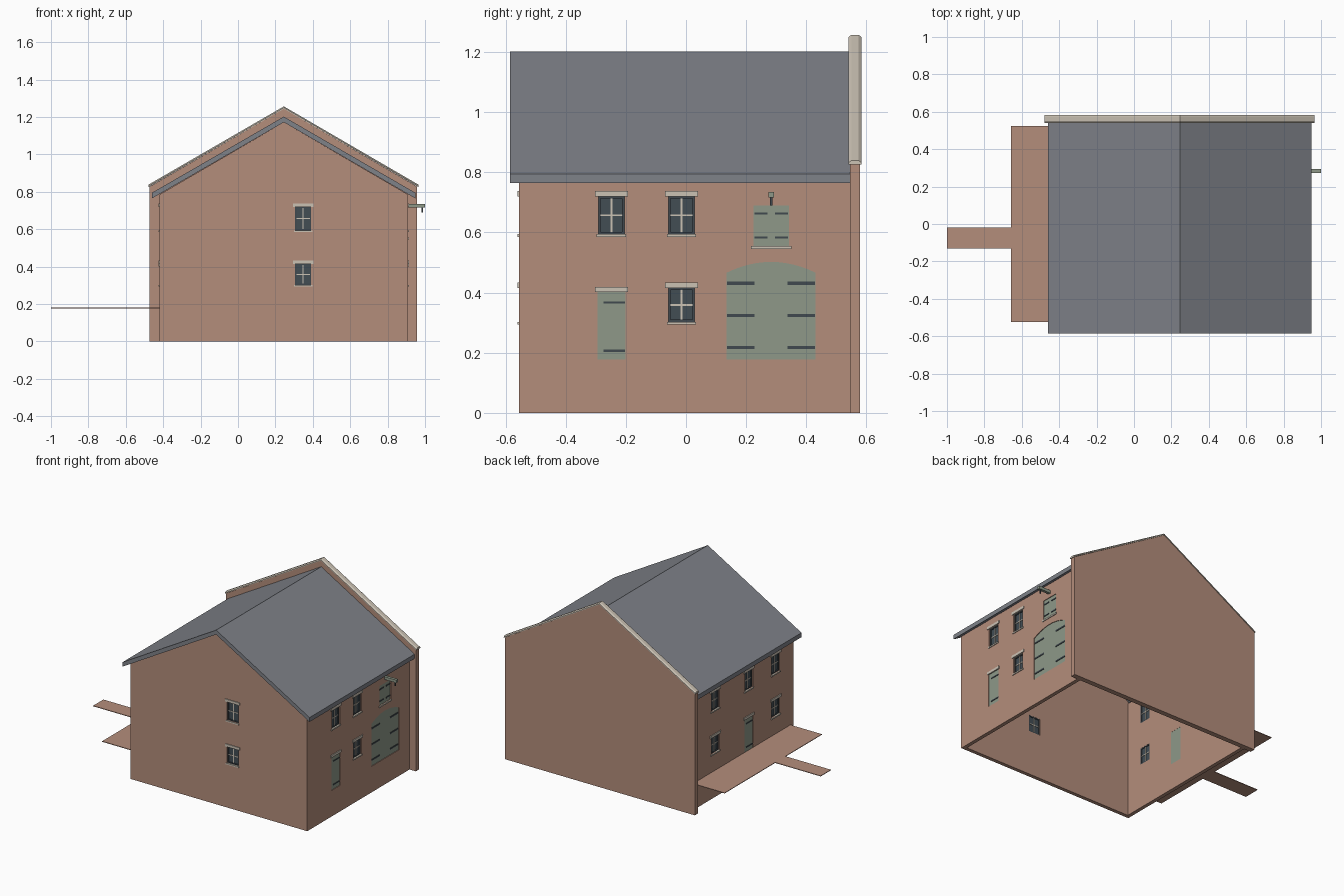
import bpy, bmesh

cube = bpy.data.objects.get("Cube")
if cube:
    bpy.data.objects.remove(cube, do_unlink=True)


def material(name, rgb):
    lin = [((c / 255 + 0.055) / 1.055) ** 2.4 for c in rgb]
    m = bpy.data.materials.new(name)
    m.use_nodes = True
    m.diffuse_color = (*lin, 1)
    bsdf = next(n for n in m.node_tree.nodes if n.type == 'BSDF_PRINCIPLED')
    bsdf.inputs["Base Color"].default_value = (*lin, 1)
    bsdf.inputs["Roughness"].default_value = 0.9
    return m


BRICK = material("brick", (180, 141, 123))
SLATE = material("roof slate", (127, 130, 137))
STONE = material("pale stone", (203, 194, 180))
GREEN = material("door green", (142, 153, 137))
DARK = material("dark glass", (66, 77, 84))
IRON = material("dark iron", (64, 72, 78))

# Main dimensions
LEFT, RIGHT, FRONT, BACK = -0.42, 0.91, -0.555, 0.545
RIDGE, EAVE, PEAK = 0.245, 0.785, 1.172
THICK = 0.025

# Each side maps (across, outward, up) to world space
SIDES = {
    "front": lambda u, d, z: (u, FRONT - d, z),
    "east": lambda u, d, z: (RIGHT + d, u, z),
    "west": lambda u, d, z: (LEFT - d, -u, z),
    "back": lambda u, d, z: (u, BACK + d, z),
}


def rect(u0, u1, z0, z1):
    return [(u0, z0), (u1, z0), (u1, z1), (u0, z1)]


def prisms(name, side, outlines, d0, d1, mat):
    """One object made of outlines extruded outward from a side of the house."""
    place = SIDES[side]
    bm = bmesh.new()
    for pts in outlines:
        rings = [[bm.verts.new(place(u, d, z)) for u, z in pts] for d in (d0, d1)]
        bm.faces.new(rings[0])
        bm.faces.new(rings[1])
        for i in range(len(pts)):
            j = (i + 1) % len(pts)
            bm.faces.new((rings[0][i], rings[0][j], rings[1][j], rings[1][i]))
    bmesh.ops.recalc_face_normals(bm, faces=bm.faces)
    mesh = bpy.data.meshes.new(name)
    bm.to_mesh(mesh)
    bm.free()
    mesh.materials.append(mat)
    obj = bpy.data.objects.new(name, mesh)
    bpy.context.collection.objects.link(obj)
    return obj


openings = {"front": [], "east": [], "west": []}


def window(name, side, u, z0, z1, half=0.043):
    openings[side].append(rect(u - half, u + half, z0, z1))
    mid, e, b = (z0 + z1) / 2, 0.007, 0.003
    u0, u1 = u - half, u + half
    prisms(name + "_glass", side, [rect(u0, u1, z0, z1)], -0.02, -0.012, DARK)
    prisms(name + "_frame", side, [
        rect(u0, u0 + e, z0, z1), rect(u1 - e, u1, z0, z1),
        rect(u0 + e, u1 - e, z0, z0 + e), rect(u0 + e, u1 - e, z1 - e, z1)],
        -0.024, -0.007, IRON)
    prisms(name + "_bars", side, [
        rect(u - b, u + b, z0 + e, z1 - e),
        rect(u0 + e, u - b, mid - b, mid + b),
        rect(u + b, u1 - e, mid - b, mid + b)], -0.023, -0.009, STONE)
    prisms(name + "_lintel", side, [rect(u - 0.055, u + 0.055, z1, z1 + 0.018)],
           -0.01, 0.005, STONE)
    prisms(name + "_sill", side, [rect(u - 0.049, u + 0.049, z0 - 0.009, z0)],
           -0.01, 0.005, STONE)


def door(name, side, outline, straps):
    openings[side].append(outline)
    prisms(name, side, [outline], -0.024, -0.004, GREEN)
    prisms(name + "_hinges", side, straps, -0.005, -0.001, IRON)


LOWER, UPPER = (0.303, 0.415), (0.594, 0.72)

# Windows
for label, (low, high) in (("lower", LOWER), ("upper", UPPER)):
    window(f"front_{label}_window", "front", 0.348, low, high)
    for i, u in enumerate((-0.285, 0.365)):
        window(f"west_{label}_window_{i + 1}", "west", u, low, high)
window("west_upper_window_middle", "west", 0.075, *UPPER)
window("east_lower_window", "east", -0.015, *LOWER)
window("east_upper_window_1", "east", -0.015, *UPPER)
window("east_upper_window_2", "east", -0.248, *UPPER)

# House doors on the two long walls
for side, u in (("east", -0.248), ("west", 0.075)):
    door(side + "_house_door", side, rect(u - 0.047, u + 0.047, 0.177, 0.402),
         [rect(u - 0.026, u + 0.046, z - 0.004, z + 0.004) for z in (0.207, 0.367)])
    prisms(side + "_door_lintel", side,
           [rect(u - 0.055, u + 0.055, 0.402, 0.419)], -0.01, 0.005, STONE)

# Arched barn door with strap hinges
arch = [(0.135, 0.177), (0.431, 0.177)]
for i in range(13):
    t = 1 - i / 6
    arch.append((0.283 + 0.148 * t, 0.466 + 0.036 * (1 - t * t)))
door("barn_door", "east", arch,
     [rect(u, u + 0.091, z - 0.005, z + 0.005)
      for z in (0.217, 0.323, 0.431) for u in (0.137, 0.338)])

# Loft hatch with sill and hoist
door("loft_hatch", "east", rect(0.224, 0.343, 0.555, 0.69),
     [rect(u, u + 0.043, z - 0.004, z + 0.004)
      for z in (0.583, 0.663) for u in (0.228, 0.296)])
prisms("loft_sill", "east", [rect(0.216, 0.351, 0.545, 0.555)], -0.01, 0.005, STONE)
prisms("hoist_beam", "east", [rect(0.274, 0.293, 0.716, 0.735)], -0.01, 0.09, GREEN)
prisms("hoist_hook", "east", [rect(0.28, 0.287, 0.69, 0.716)], 0.072, 0.079, IRON)


# Walls with their openings cut out
def wall(name, side, outline):
    obj = prisms(name, side, [outline], -THICK, 0, BRICK)
    cutter = prisms(name + "_cutter", side, openings[side], -THICK - 0.02, 0.02, BRICK)
    cutter.hide_render = True
    mod = obj.modifiers.new("openings", 'BOOLEAN')
    mod.operation, mod.solver, mod.object = 'DIFFERENCE', 'EXACT', cutter
    graph = bpy.context.evaluated_depsgraph_get()
    cut = bpy.data.meshes.new_from_object(obj.evaluated_get(graph))
    obj.modifiers.clear()
    obj.data = cut
    bpy.data.objects.remove(cutter, do_unlink=True)


def gable(x0, x1, eave, peak):
    return [(x0, 0), (x1, 0), (x1, eave), (RIDGE, peak), (x0, eave)]


wall("front_wall", "front", gable(LEFT, RIGHT, EAVE, PEAK))
wall("east_wall", "east", rect(FRONT + THICK, BACK, 0, EAVE))
wall("west_wall", "west", rect(-BACK, -FRONT - THICK, 0, EAVE))

# Back gable wall rising above the roof
prisms("back_gable_wall", "back", [gable(-0.472, 0.958, 0.828, 1.244)], 0, 0.034, BRICK)

# Roof slabs
prisms("roof", "back", [[(-0.46, 0.765), (RIDGE, 1.172), (0.948, 0.765),
                         (0.948, 0.795), (RIDGE, 1.202), (-0.46, 0.795)]],
       FRONT - BACK - 0.03, 0, SLATE)

# Stone coping with chamfered top along the back gable
section = [(-0.004, 0), (-0.004, 0.006), (0.005, 0.013),
           (0.029, 0.013), (0.038, 0.006), (0.038, 0)]
bm = bmesh.new()
rings = [[bm.verts.new((x, BACK + y, z + h)) for y, h in section]
         for x, z in ((-0.478, 0.826), (RIDGE, 1.244), (0.964, 0.826))]
for a, b in zip(rings, rings[1:]):
    for i in range(len(section)):
        j = (i + 1) % len(section)
        bm.faces.new((a[i], a[j], b[j], b[i]))
bm.faces.new(rings[0])
bm.faces.new(rings[-1])
bmesh.ops.recalc_face_normals(bm, faces=bm.faces)
mesh = bpy.data.meshes.new("gable_coping")
bm.to_mesh(mesh)
bm.free()
mesh.materials.append(STONE)
bpy.context.collection.objects.link(bpy.data.objects.new("gable_coping", mesh))

# Thin landing and walkway in front of the west door
prisms("landing", "west", [rect(-0.523, 0.523, 0.177, 0.181)], 0, 0.237, BRICK)
prisms("walkway", "west", [rect(0.02, 0.13, 0.177, 0.181)], 0.237, 0.58, BRICK)
